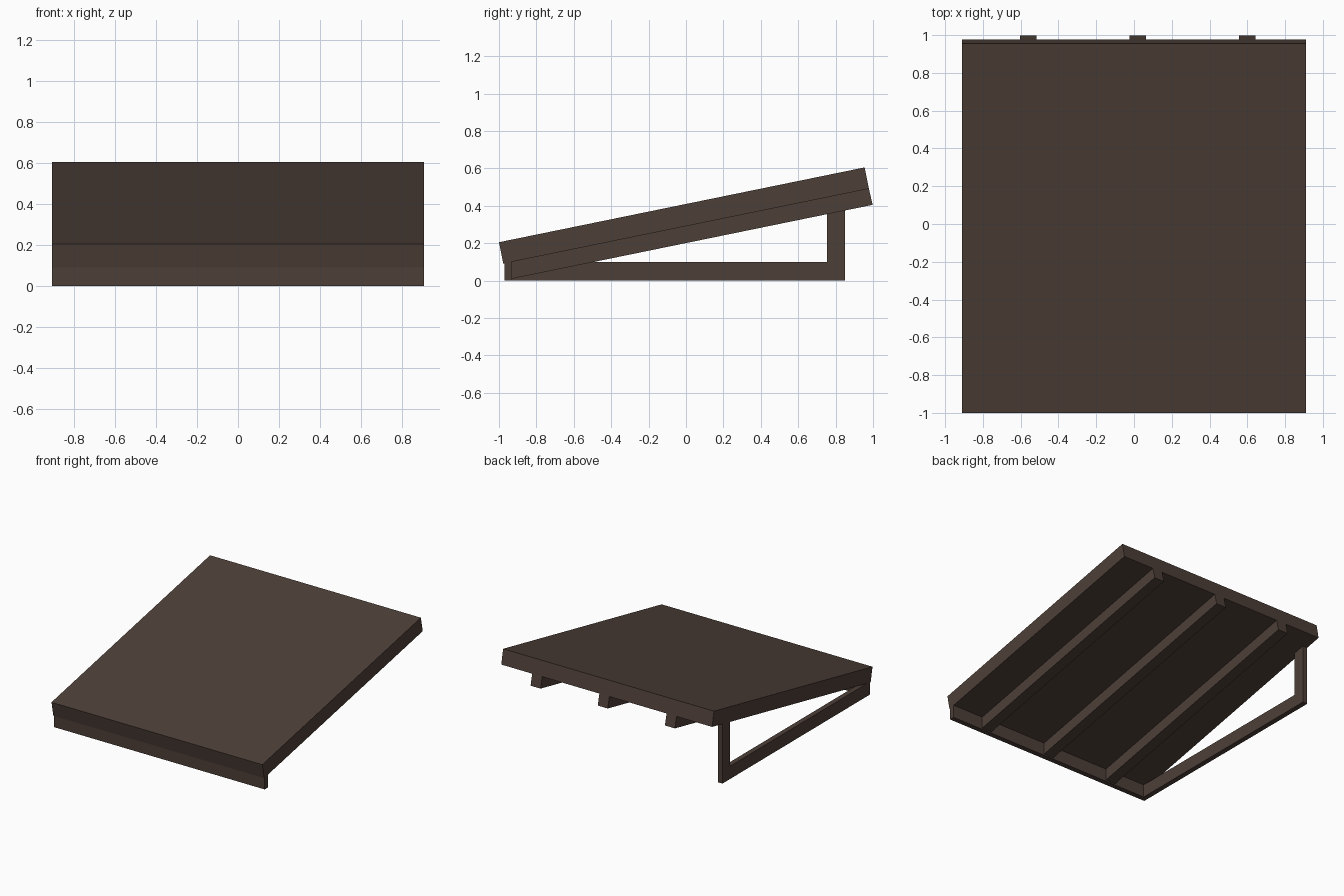
import bpy, bmesh

if "Cube" in bpy.data.objects:
    bpy.data.objects.remove(bpy.data.objects["Cube"])

wood = bpy.data.materials.new("dark brown wood")
wood.diffuse_color = (0.076, 0.050, 0.039, 1)
wood.use_nodes = True
wood.node_tree.nodes["Principled BSDF"].inputs["Base Color"].default_value = wood.diffuse_color

SLOPE = 0.4 / 1.955          # pitch of the roof
HALF = 0.91                  # half width of the roof


def underside(y):
    """Height of the panel's lower face at depth y."""
    return 0.091 + (y + 0.977) * SLOPE


def extrude_x(name, profile, x0, x1):
    """Extrude a side profile of (y, z) points from x0 to x1."""
    bm = bmesh.new()
    face = bm.faces.new([bm.verts.new((x0, y, z)) for y, z in profile])
    ext = bmesh.ops.extrude_face_region(bm, geom=[face])
    verts = [g for g in ext["geom"] if isinstance(g, bmesh.types.BMVert)]
    bmesh.ops.translate(bm, verts=verts, vec=(x1 - x0, 0, 0))
    bmesh.ops.recalc_face_normals(bm, faces=bm.faces)
    mesh = bpy.data.meshes.new(name)
    bm.to_mesh(mesh)
    bm.free()
    mesh.materials.append(wood)
    obj = bpy.data.objects.new(name, mesh)
    bpy.context.collection.objects.link(obj)
    return obj


# sloping roof slab
extrude_x("roof_panel", [(-1, 0.205), (0.955, 0.605), (0.978, 0.491), (-0.977, 0.091)],
          -HALF, HALF)

# three rafters below the slab, cut upright at the front
for i, x in enumerate((-0.56, 0.02, 0.60)):
    extrude_x(f"rafter_{i + 1}",
              [(-0.93, underside(-0.93)), (0.978, 0.491), (0.998, 0.405), (-0.93, 0.01)],
              x - 0.043, x + 0.043)

# board along the low front edge
extrude_x("front_board",
          [(-0.97, 0), (-0.93, 0), (-0.93, underside(-0.93)), (-0.97, underside(-0.97))],
          -HALF, HALF)

# support frame on the left side only: ground rail and post in one L profile
extrude_x("side_frame",
          [(-0.93, 0), (0.85, 0), (0.85, underside(0.85)), (0.755, underside(0.755)),
           (0.755, 0.1), (-0.93, 0.1)],
          -HALF, -HALF + 0.04)
